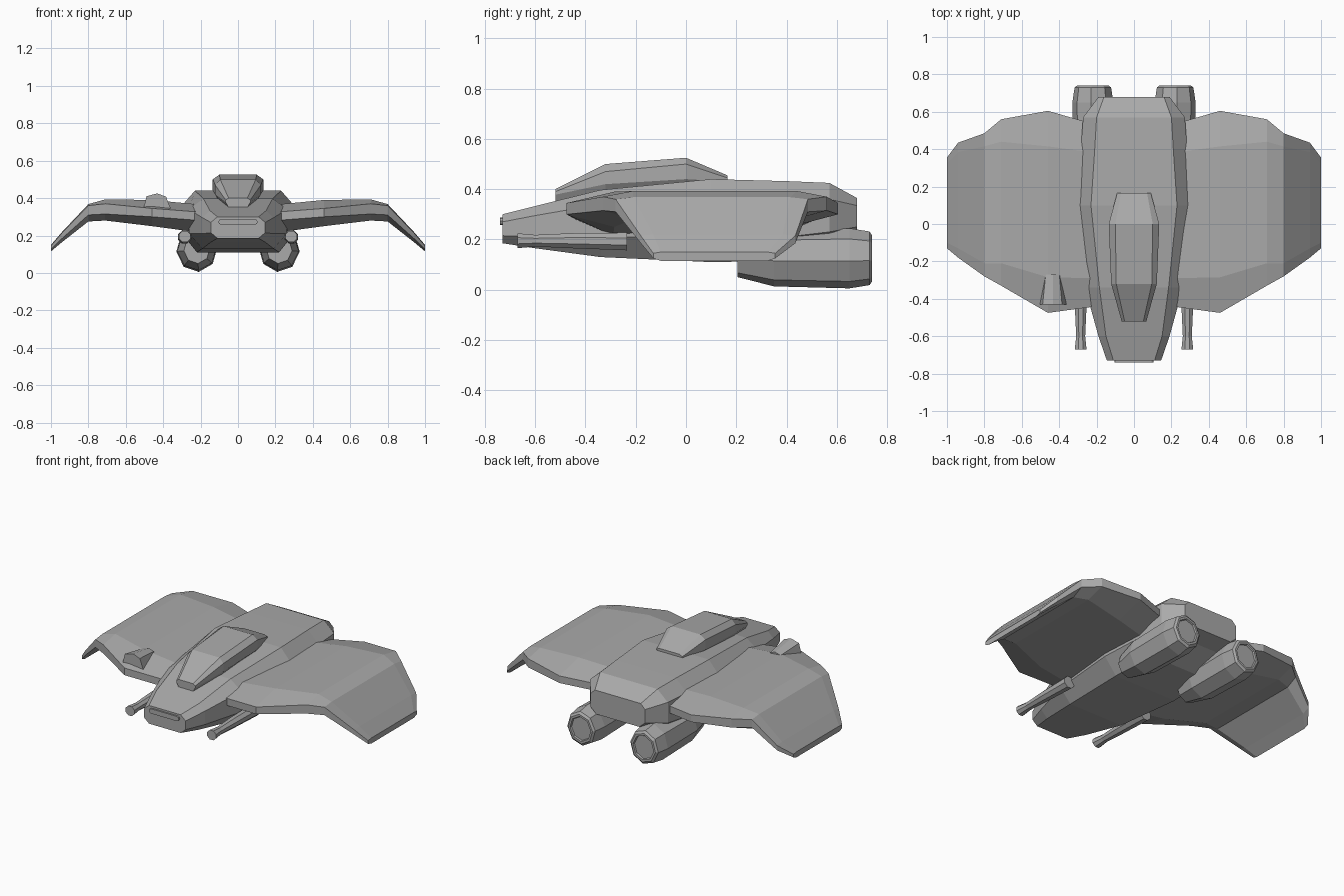
import bpy, bmesh, math

grey = bpy.data.materials.new("hull grey")
grey.diffuse_color = (0.4, 0.4, 0.4, 1)


def finish(name, bm):
    bmesh.ops.recalc_face_normals(bm, faces=bm.faces)
    me = bpy.data.meshes.new(name)
    bm.to_mesh(me)
    bm.free()
    me.materials.append(grey)
    ob = bpy.data.objects.new(name, me)
    bpy.context.collection.objects.link(ob)
    return ob


def loft(name, rings):
    """Skin a list of equal-length point rings and cap both ends."""
    bm = bmesh.new()
    vs = [[bm.verts.new(p) for p in r] for r in rings]
    n = len(vs[0])
    for a, b in zip(vs, vs[1:]):
        for i in range(n):
            j = (i + 1) % n
            bm.faces.new((a[i], a[j], b[j], b[i]))
    bm.faces.new(vs[0])
    bm.faces.new(vs[-1][::-1])
    return finish(name, bm)


def eight(y, tw, tz, mw, zu, zl, bw, bz):
    """Symmetric eight-sided cross-section."""
    right = [(tw, y, tz), (mw, y, zu), (mw, y, zl), (bw, y, bz)]
    return right + [(-x, yy, z) for x, yy, z in reversed(right)]


def tube(name, cx, cz, stations, sides=8, phase=0.0, flip=1):
    """Round part along y; stations are (y, radius x, radius z, centre z shift)."""
    rings = []
    for y, rx, rz, dz in stations:
        rings.append([(flip * (cx + rx * math.cos(phase + 2 * math.pi * i / sides)), y,
                       cz + dz + rz * math.sin(phase + 2 * math.pi * i / sides))
                      for i in range(sides)])
    return loft(name, rings)


# Main body
loft("fuselage", [
    eight(-0.73, 0.11, 0.30, 0.145, 0.27, 0.215, 0.11, 0.185),
    eight(-0.60, 0.15, 0.333, 0.19, 0.295, 0.21, 0.145, 0.165),
    eight(-0.34, 0.185, 0.397, 0.262, 0.34, 0.21, 0.19, 0.13),
    eight(0.10, 0.23, 0.44, 0.30, 0.36, 0.21, 0.22, 0.11),
    eight(0.40, 0.21, 0.432, 0.285, 0.36, 0.21, 0.21, 0.115),
    eight(0.57, 0.20, 0.425, 0.272, 0.36, 0.23, 0.20, 0.19),
    eight(0.68, 0.16, 0.365, 0.19, 0.335, 0.25, 0.15, 0.215),
])

# Cockpit canopy
loft("canopy", [
    eight(-0.52, 0.05, 0.40, 0.066, 0.39, 0.378, 0.05, 0.35),
    eight(-0.32, 0.095, 0.50, 0.122, 0.47, 0.42, 0.10, 0.38),
    eight(0.0, 0.10, 0.525, 0.135, 0.50, 0.44, 0.11, 0.41),
    eight(0.165, 0.07, 0.455, 0.09, 0.445, 0.43, 0.08, 0.41),
])

# Slot plate on the nose
bm = bmesh.new()
outline = []
for side in (1, -1):
    for k in range(5):
        a = -math.pi / 2 + k * math.pi / 4
        outline.append(bm.verts.new((side * (0.09 + 0.015 * math.cos(a)), -0.727,
                                     0.273 + side * 0.015 * math.sin(a))))
face = bm.faces.new(outline)
ext = bmesh.ops.extrude_face_region(bm, geom=[face])
bmesh.ops.translate(bm, vec=(0, -0.013, 0),
                    verts=[v for v in ext["geom"] if isinstance(v, bmesh.types.BMVert)])
finish("nose_slot", bm)

# Drooping wings: x, front y, rear y, top z, edge top z, edge low z, bottom z, crease inset
wing = [
    (0.20, -0.44, 0.53, 0.365, 0.325, 0.28, 0.215, 0.15),
    (0.46, -0.475, 0.605, 0.39, 0.345, 0.30, 0.25, 0.19),
    (0.71, -0.33, 0.56, 0.393, 0.37, 0.315, 0.28, 0.12),
    (0.80, -0.28, 0.485, 0.368, 0.36, 0.31, 0.275, 0.07),
    (0.94, -0.18, 0.435, 0.22, 0.215, 0.185, 0.165, 0.05),
    (1.00, -0.13, 0.355, 0.15, 0.145, 0.125, 0.115, 0.03),
]
for side, label in ((1, "right"), (-1, "left")):
    loft(label + "_wing", [
        [(side * x, y, z) for y, z in (
            (yf, eu), (yf + c, zt), (yr - c, zt), (yr, eu),
            (yr, el), (yr - c, zb), (yf + c, zb), (yf, el))]
        for x, yf, yr, zt, eu, el, zb, c in wing])

    # Engine pods with a recessed nozzle
    tube(label + "_engine", 0.22, 0.125, [
        (0.205, 0.07, 0.075, 0.0), (0.35, 0.105, 0.112, 0.0),
        (0.65, 0.11, 0.12, 0.0), (0.73, 0.098, 0.107, 0.0),
        (0.74, 0.085, 0.092, 0.0), (0.74, 0.072, 0.078, 0.0),
        (0.73, 0.068, 0.074, 0.0)], phase=math.radians(-5), flip=side)

    # Guns beside the nose
    tube(label + "_gun", 0.285, 0.195, [
        (-0.67, 0.034, 0.032, 0.0), (-0.60, 0.026, 0.025, 0.0),
        (-0.46, 0.033, 0.032, 0.0), (-0.235, 0.038, 0.038, -0.003)],
        phase=math.pi / 8, flip=side)

# Small blister on the left wing
loft("wing_blister", [
    [(-0.433 + w * u, y, 0.34 + h * v) for u, v in
     ((-1, 0), (-0.75, 0.82), (0, 1), (0.65, 0.8), (1, 0))]
    for y, w, h in ((-0.43, 0.074, 0.085), (-0.27, 0.052, 0.06))])
